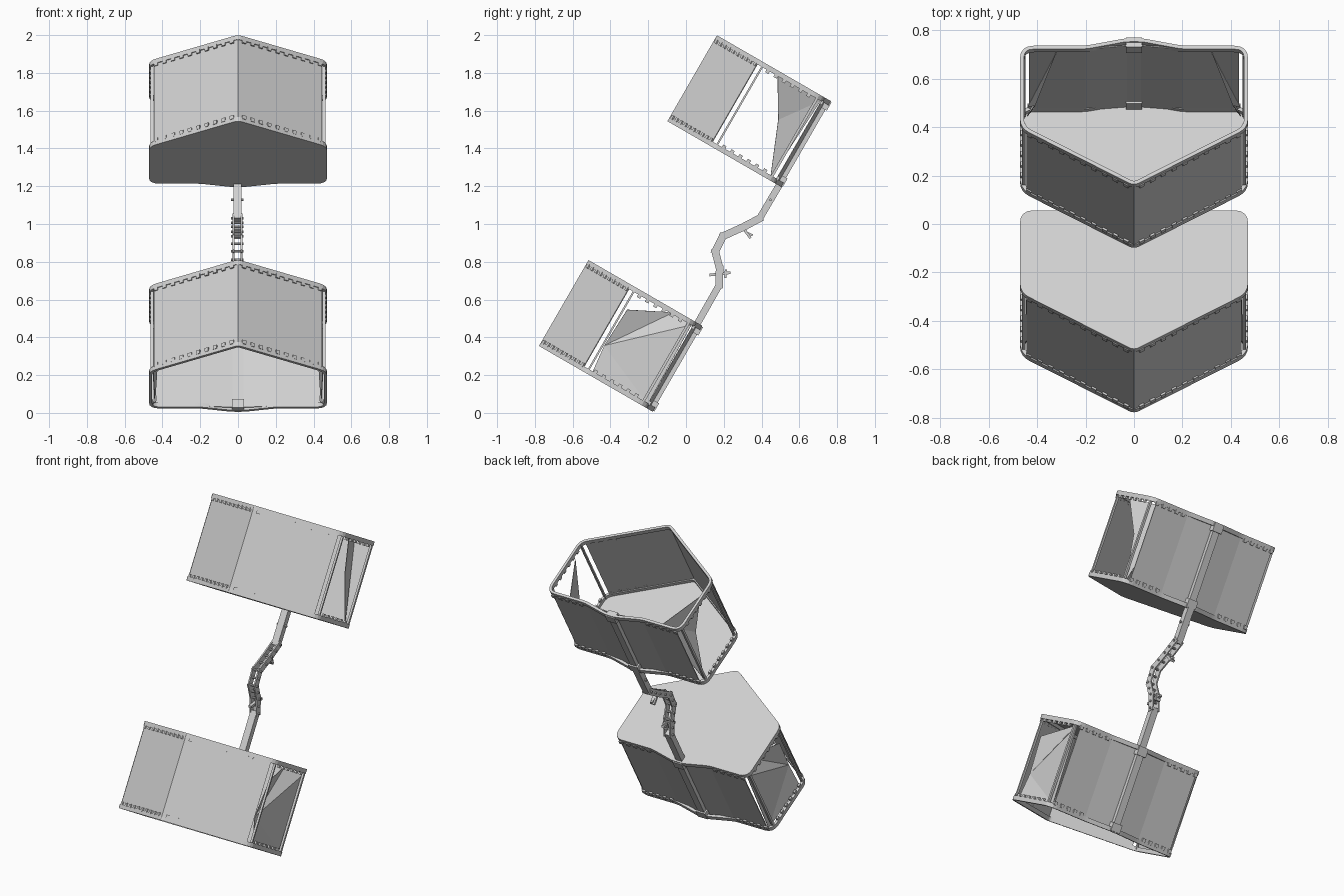
import bpy, bmesh, math
from mathutils import Matrix, Vector

if "Cube" in bpy.data.objects:
    bpy.data.objects.remove(bpy.data.objects["Cube"])

grey = bpy.data.materials.new("light_grey")
grey.diffuse_color = (0.63, 0.63, 0.63, 1)
grey.use_nodes = True
grey.node_tree.nodes["Principled BSDF"].inputs["Base Color"].default_value = grey.diffuse_color

HALF, FRONT, BACK, HUMP, TALL = 0.463, 0.275, 0.655, 0.69, 0.525


def finish(name, bm, frame=Matrix(), thick=0):
    bmesh.ops.recalc_face_normals(bm, faces=bm.faces)
    me = bpy.data.meshes.new(name)
    bm.to_mesh(me)
    bm.free()
    ob = bpy.data.objects.new(name, me)
    bpy.context.collection.objects.link(ob)
    me.materials.append(grey)
    ob.matrix_world = frame
    if thick:
        mod = ob.modifiers.new("thickness", 'SOLIDIFY')
        mod.thickness, mod.offset = thick, 0
    return ob


def rounded(pts, radii, steps=4):
    """Closed outline with rounded corners."""
    out = []
    for i, (p, r) in enumerate(zip(pts, radii)):
        p = Vector(p)
        a = p + (Vector(pts[i - 1]) - p).normalized() * r
        b = p + (Vector(pts[(i + 1) % len(pts)]) - p).normalized() * r
        for k in range(steps + 1):
            t = k / steps
            out.append(a * (1 - t) ** 2 + p * 2 * t * (1 - t) + b * t * t)
    return out


def strip(name, pts, z0, z1, frame, thick, closed=False):
    """Upright wall that follows a plan path."""
    bm = bmesh.new()
    low = [bm.verts.new((p[0], p[1], z0)) for p in pts]
    top = [bm.verts.new((p[0], p[1], z1)) for p in pts]
    n = len(pts)
    for i in range(n if closed else n - 1):
        j = (i + 1) % n
        bm.faces.new((low[i], low[j], top[j], top[i]))
    return finish(name, bm, frame, thick)


def boxes(name, mats, frame=Matrix()):
    bm = bmesh.new()
    for m in mats:
        bmesh.ops.create_cube(bm, size=1, matrix=m)
    return finish(name, bm, frame)


def block(c, s, turn=0):
    return Matrix.Translation(c) @ Matrix.Rotation(turn, 4, 'Z') @ Matrix.Diagonal((*s, 1))


def bar(p, q, x, wx, w, extra=0.0):
    """Box between two (y, z) points."""
    d = Vector(q) - Vector(p)
    mid = (Vector(p) + Vector(q)) / 2
    return (Matrix.Translation((x, mid.x, mid.y))
            @ Matrix.Rotation(math.atan2(d.y, d.x), 4, 'X')
            @ Matrix.Diagonal((wx, d.length + extra, w, 1)))


corners = [(0, 0.005), (HALF, FRONT), (HALF, BACK), (0.2, BACK), (0.035, HUMP),
           (-0.035, HUMP), (-0.2, BACK), (-HALF, BACK), (-HALF, FRONT)]
outline = rounded(corners, [0.02, 0.04, 0.05, 0.03, 0.02, 0.02, 0.03, 0.05, 0.04])


def ticks(z, zh):
    """Small fastening tabs along the front and back edges."""
    mats = []
    for s in (-1, 1):
        for a, b, n, off in (((0, 0.0), (HALF, FRONT), 10, -0.002),
                             ((0.2, BACK), (HALF, BACK), 5, 0.006)):
            ang = math.atan2(b[1] - a[1], (b[0] - a[0]) * s)
            for k in range(n):
                t = (k + 0.7) / (n + 0.4)
                x, y = a[0] + (b[0] - a[0]) * t, a[1] + (b[1] - a[1]) * t
                mats.append(block((s * x, y + off, z), (0.022, 0.012, zh), ang))
    # side edges
        for k in range(6):
            mats.append(block((s * HALF, 0.33 + 0.05 * k, z), (0.012, 0.02, zh)))
    return mats


def basket(tag, origin, plate_z, side):
    frame = Matrix.Translation(origin) @ Matrix.Rotation(math.radians(-30), 4, 'X')
    # rims at both ends
    strip(tag + "_lower_rim", outline, 0, 0.026, frame, 0.016, True)
    strip(tag + "_upper_rim", outline, TALL - 0.026, TALL, frame, 0.016, True)
    boxes(tag + "_fastening_tabs", ticks(0.03, 0.022) + ticks(TALL - 0.03, 0.022), frame)
    # closing plate
    bm = bmesh.new()
    bm.faces.new([bm.verts.new((p.x, p.y, plate_z)) for p in outline])
    finish(tag + "_end_plate", bm, frame, 0.006)
    # folded front and back walls
    fx, fy = HALF - 0.02, FRONT - 0.012
    strip(tag + "_front_wall", [(-fx, fy), (0, 0.004), (fx, fy)], 0.01, TALL - 0.01, frame, 0.005)
    back = [(-HALF + 0.03, BACK), (-0.2, BACK), (-0.03, HUMP - 0.02),
            (0.03, HUMP - 0.02), (0.2, BACK), (HALF - 0.03, BACK)]
    strip(tag + "_back_wall", back, 0.01, TALL - 0.01, frame, 0.005)
    # corner posts
    boxes(tag + "_corner_posts",
          [block((s * (HALF - 0.008), y, TALL / 2), (0.014, w, TALL - 0.02))
           for s in (-1, 1) for y, w in ((FRONT + 0.017, 0.01), (BACK - 0.028, 0.014))], frame)
    # back spine with end clamps
    boxes(tag + "_spine",
          [block((0, HUMP - 0.008, TALL / 2), (0.046, 0.028, TALL - 0.01))]
          + [block((0, HUMP - 0.008, z), (0.066, 0.045, 0.05)) for z in (0.03, TALL - 0.03)], frame)
    # creased side sheets, fanned from their first point
    for s, word in ((-1, "left"), (1, "right")):
        bm = bmesh.new()
        v = [bm.verts.new((s * x, y, z)) for x, y, z in side]
        for i in range(1, len(v) - 1):
            bm.faces.new((v[0], v[i], v[i + 1]))
        finish(f"{tag}_{word}_side_sheet", bm, frame, 0.003)


basket("upper_basket", (0, -0.10, 1.545), 0.003,
       [(0.41, 0.506, 0.30), (0.44, 0.387, 0.50), (0.32, 0.65, 0.50), (0.44, 0.625, 0.01)])
basket("lower_basket", (0, -0.78, 0.355), TALL - 0.003,
       [(0.42, 0.30, 0.175), (0.44, 0.31, 0.40), (0.38, 0.53, 0.51), (0.45, 0.645, 0.50),
        (0.44, 0.655, 0.02), (0.45, 0.316, 0.02)])

# jointed arm between the baskets
path = [(0.505, 1.225), (0.39, 1.03), (0.305, 0.985), (0.195, 0.935), (0.155, 0.855),
        (0.178, 0.765), (0.175, 0.675), (0.05, 0.455)]
boxes("arm_ends", [bar(path[0], path[1], -0.003, 0.044, 0.036, 0.02),
                   bar(path[6], path[7], -0.003, 0.044, 0.036, 0.02)])
boxes("arm_link_plates", [bar(path[i], path[i + 1], x - 0.003, 0.009, 0.04, 0.03)
                          for i in range(1, 6) for x in (-0.021, 0.021)])

# joint pins and clamp screws
bm = bmesh.new()
for i in range(1, 7):
    for y, z in (path[i], (Vector(path[i]) + Vector(path[i - 1])) / 2):
        bmesh.ops.create_cone(bm, cap_ends=True, segments=10, radius1=0.007, radius2=0.007, depth=0.066,
                              matrix=Matrix.Translation((-0.003, y, z)) @ Matrix.Rotation(math.pi / 2, 4, 'Y'))
finish("joint_pins", bm)
boxes("clamp_screws", [bar((0.305, 0.975), (0.342, 0.925), -0.003, 0.03, 0.014),
                       bar((0.318, 0.955), (0.352, 0.94), -0.003, 0.012, 0.012),
                       bar((0.125, 0.73), (0.235, 0.742), -0.003, 0.02, 0.014),
                       bar((0.208, 0.715), (0.212, 0.76), -0.003, 0.03, 0.012)])
